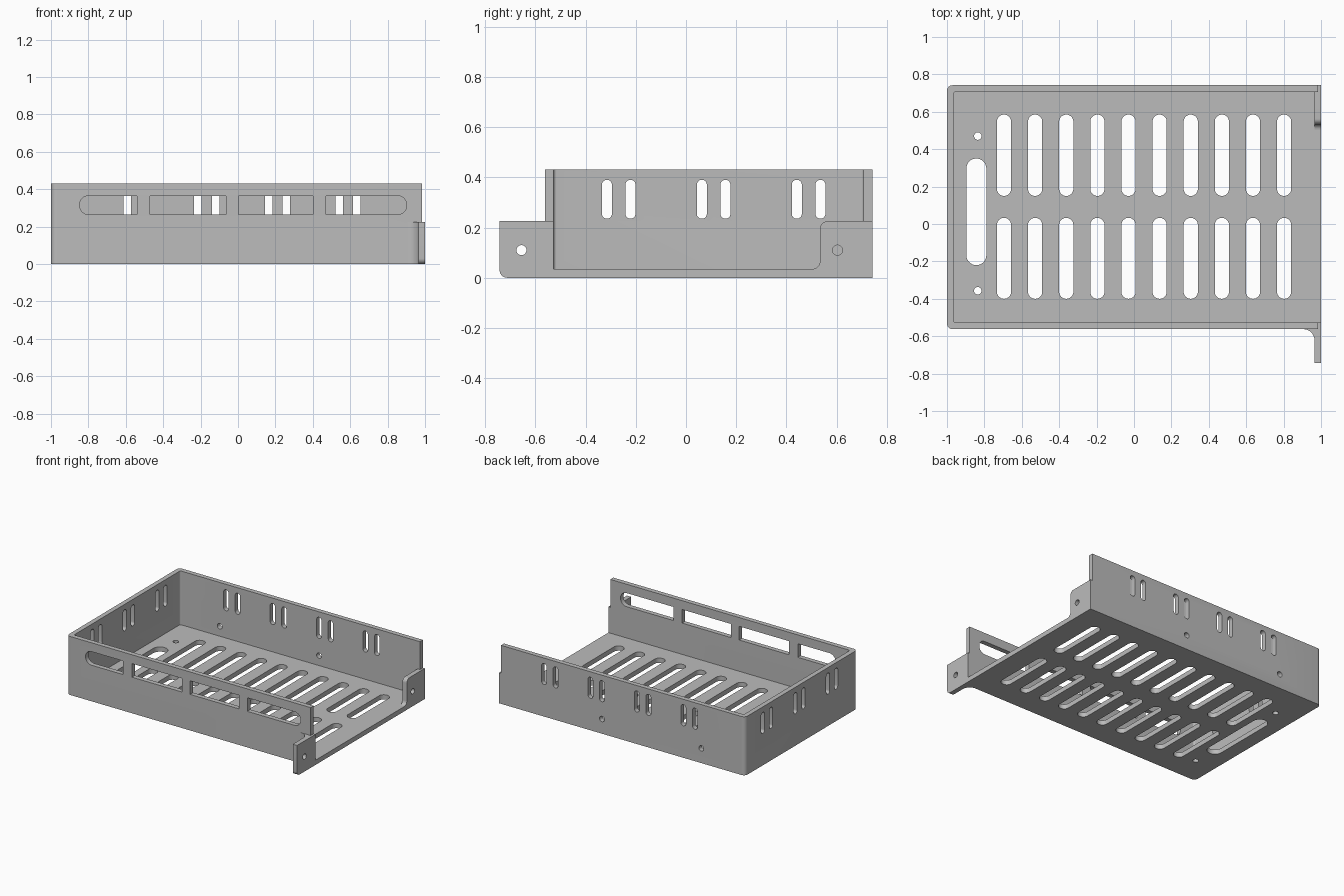
import bpy, bmesh
from math import cos, sin, pi

if "Cube" in bpy.data.objects:
    bpy.data.objects.remove(bpy.data.objects["Cube"])

grey = bpy.data.materials.new("plain grey")
grey.use_nodes = True
colour = (0.5, 0.5, 0.5, 1)
grey.diffuse_color = colour
grey.node_tree.nodes["Principled BSDF"].inputs["Base Color"].default_value = colour

WALL = 0.035          # sheet thickness
TOP, LIP = 0.43, 0.225  # tray height, ear height
FRONT, BACK = -0.562, 0.742


def arc(cu, cv, r, start, end, steps=8):
    """Points along an arc, angles in quarter turns."""
    angles = [(start + (end - start) * i / steps) * pi / 2 for i in range(steps + 1)]
    return [(cu + r * cos(a), cv + r * sin(a)) for a in angles]


def rounded(u0, v0, u1, v1, radii):
    """Rectangle with corner radii, anticlockwise from the low corner."""
    pts = []
    corners = [(u0, v0, 1, 1), (u1, v0, -1, 1), (u1, v1, -1, -1), (u0, v1, 1, -1)]
    for i, ((u, v, su, sv), r) in enumerate(zip(corners, radii)):
        if r:
            pts += arc(u + su * r, v + sv * r, r, i + 2, i + 3)
        else:
            pts.append((u, v))
    return pts


def slot(u, v0, v1, width):
    """Upright slot with round ends."""
    return rounded(u - width / 2, v0, u + width / 2, v1, [width * 0.499] * 4)


def disc(u, v, r):
    return arc(u, v, r, 0, 4, 24)[:-1]


def prism(bm, pts, axis, lo, hi):
    """Extrude a flat outline along the given axis."""
    place = {"x": lambda u, v, w: (w, u, v),
             "y": lambda u, v, w: (u, w, v),
             "z": lambda u, v, w: (u, v, w)}[axis]
    a = [bm.verts.new(place(u, v, lo)) for u, v in pts]
    b = [bm.verts.new(place(u, v, hi)) for u, v in pts]
    bm.faces.new(a)
    bm.faces.new(b[::-1])
    for i in range(len(a)):
        j = (i + 1) % len(a)
        bm.faces.new((a[i], b[i], b[j], a[j]))


def make(name, prisms):
    bm = bmesh.new()
    for p in prisms:
        prism(bm, *p)
    bmesh.ops.recalc_face_normals(bm, faces=bm.faces)
    mesh = bpy.data.meshes.new(name)
    bm.to_mesh(mesh)
    bm.free()
    mesh.materials.append(grey)
    obj = bpy.data.objects.new(name, mesh)
    bpy.context.collection.objects.link(obj)
    return obj


def cut(obj, prisms):
    """Subtract the prisms and discard the cutter."""
    cutter = make("cutter", prisms)
    cutter.hide_render = True
    mod = obj.modifiers.new("cut", "BOOLEAN")
    mod.operation, mod.solver, mod.object = "DIFFERENCE", "EXACT", cutter
    select(obj)
    bpy.ops.object.modifier_apply(modifier=mod.name)
    bpy.data.objects.remove(cutter)


def select(obj):
    bpy.ops.object.select_all(action="DESELECT")
    obj.select_set(True)
    bpy.context.view_layer.objects.active = obj


# Tray: floor and three walls, open at the left end
tray = make("tray", [(rounded(-1, FRONT, 1, BACK, [0.03, 0, 0, 0.03]), "z", 0, TOP)])
inner = rounded(-1 + WALL, FRONT + WALL, 1.2, BACK - WALL, [0.012, 0, 0, 0.012])
cut(tray, [(inner, "z", WALL, 1)])
cut(tray, [(rounded(0.985, -1, 1.2, 1, [0] * 4), "z", LIP, 1)])

# Floor vents, cable opening and screw holes
holes = []
for i in range(10):
    x = -0.695 + i * 0.1664
    for y0, y1 in ((-0.4, 0.033), (0.15, 0.585)):
        holes.append((slot(x, y0, y1, 0.076), "z", -0.1, 0.1))
holes.append((slot(-0.843, -0.22, 0.35, 0.107), "z", -0.1, 0.1))
for y in (-0.357, 0.47):
    holes.append((disc(-0.835, y, 0.02), "z", -0.1, 0.1))

# Paired wall slots in the right end and the back
for y in (-0.268, 0.11, 0.488):
    for d in (-0.047, 0.047):
        holes.append((slot(y + d, 0.235, 0.39, 0.04), "x", -1.1, -0.9))
for x in (-0.545, -0.167, 0.211, 0.588):
    for d in (-0.047, 0.047):
        holes.append((slot(x + d, 0.235, 0.39, 0.04), "y", 0.65, 0.8))
for x in (-0.644, 0.164):
    holes.append((disc(x, 0.108, 0.02), "y", 0.65, 0.8))

# Long front openings, round at the outer ends
r = 0.049
for x0, x1, radii in ((-0.847, -0.54, (r, 0, 0, r)), (-0.47, -0.063, (0,) * 4),
                      (0.004, 0.402, (0,) * 4), (0.47, 0.902, (0, r, r, 0))):
    holes.append((rounded(x0, 0.265, x1, 0.365, radii), "y", -0.65, -0.5))
cut(tray, holes)

# Front ear turned outwards, with its bend fillet
front_ear = make("front_ear", [
    (rounded(-0.742, 0, FRONT, LIP, [0.03, 0, 0, 0]), "x", 1 - WALL, 1)])
cut(front_ear, [(disc(-0.655, 0.11, 0.02), "x", 0.9, 1.1)])
bend = arc(0.905, FRONT - 0.06, 0.06, 1, 0) + [(1 - WALL, FRONT)]
front_ear_bend = make("front_ear_bend", [(bend, "z", 0, LIP)])

# Back ear turned inwards, blended into floor
edge = BACK - WALL
profile = ([(edge, WALL)] + [(edge, LIP)] + arc(0.563, LIP - 0.03, 0.03, 1, 2)
           + arc(0.503, WALL + 0.03, 0.03, 0, -1))
back_ear = make("back_ear", [(profile, "x", 1 - WALL, 1)])
cut(back_ear, [(disc(0.603, 0.11, 0.02), "x", 0.9, 1.1)])

for obj in (tray, front_ear, front_ear_bend, back_ear):
    select(obj)
    bpy.ops.object.shade_smooth_by_angle(angle=pi / 6)
